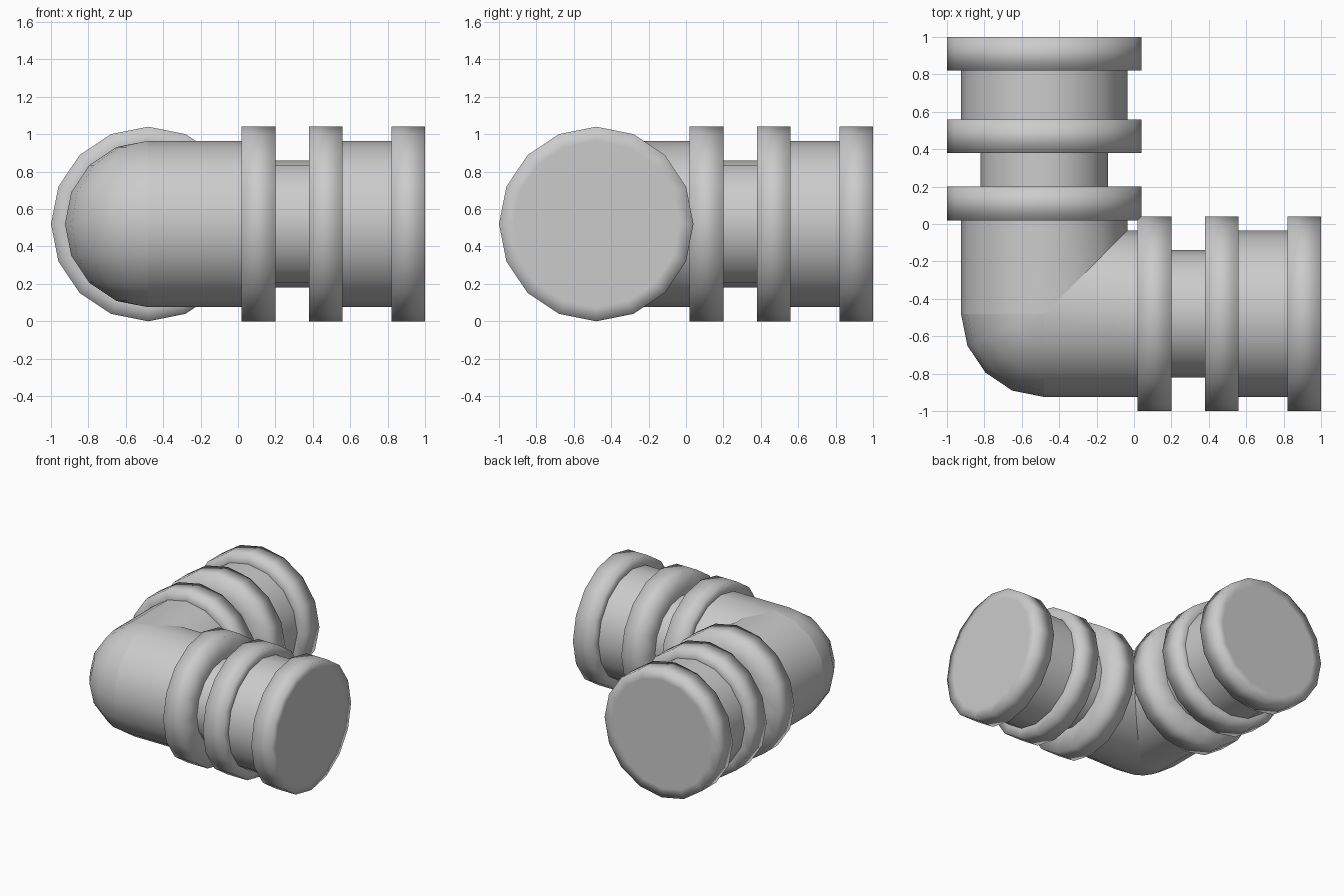
import bpy, bmesh
from math import sin, cos, pi
from mathutils import Vector

if "Cube" in bpy.data.objects:
    bpy.data.objects.remove(bpy.data.objects["Cube"])

N = 16                      # sides of every round section
C, Z = -0.48, 0.52          # bend centre (x = y = C) and axis height
R_PIPE, R_FLANGE, R_NECK = 0.445, 0.52, 0.34


def place(along, r, a, axis):
    """Point at angle a around the arm running along x or y."""
    side, up = C + r * cos(a), Z + r * sin(a)
    return Vector((along, side, up) if axis == 'x' else (side, along, up))


def finish(name, bm):
    bmesh.ops.remove_doubles(bm, verts=bm.verts, dist=1e-5)
    for f in bm.faces:
        f.smooth = True
    me = bpy.data.meshes.new(name)
    bm.to_mesh(me)
    bm.free()
    ob = bpy.data.objects.new(name, me)
    bpy.context.collection.objects.link(ob)
    return ob


def lathe(name, axis, profile, cap=False):
    """Revolve (position, radius) pairs; position None follows the mitre."""
    bm = bmesh.new()
    rings = []
    for t, r in profile:
        ring = []
        for i in range(N):
            a = 2 * pi * i / N
            s = C + max(0, r * cos(a)) if t is None else t
            ring.append(bm.verts.new(place(s, r, a, axis)))
        rings.append(ring)
    flip = axis == 'y'
    for p, q in zip(rings, rings[1:]):
        for i in range(N):
            j = (i + 1) % N
            f = [p[i], p[j], q[j], q[i]]
            bm.faces.new(f[::-1] if flip else f)
    if cap:
        bm.faces.new(rings[-1][::-1] if flip else rings[-1])
    # make sure each face points away from the arm axis / outwards
    return finish(name, bm)


for ax in 'xy':
    # pipe from the mitred bend, narrow neck, and outer pipe
    lathe(f"bend_pipe_{ax}", ax, [(None, R_PIPE), (0.02, R_PIPE)])
    lathe(f"neck_{ax}", ax, [(0.20, R_NECK), (0.38, R_NECK)])
    lathe(f"outer_pipe_{ax}", ax, [(0.56, R_PIPE), (0.82, R_PIPE)])
    # raised flanges, the last one closed by the end disc
    for name, a, b, r0, r1 in (("inner_flange", 0.02, 0.20, R_PIPE, R_NECK),
                               ("middle_flange", 0.38, 0.56, R_NECK, R_PIPE),
                               ("end_flange", 0.82, 1.00, R_PIPE, R_PIPE)):
        lathe(f"{name}_{ax}", ax,
              [(a, r0), (a, R_FLANGE), (b, R_FLANGE), (b, r1)],
              cap=name == "end_flange")

# rounded outer corner: quarter turn of a half circle about the vertical axis
bm = bmesh.new()
K = N // 4
grid = [[bm.verts.new((C + R_PIPE * cos(p) * cos(t), C + R_PIPE * cos(p) * sin(t),
                       Z + R_PIPE * sin(p)))
         for p in [pi * (i / (N // 2) - 0.5) for i in range(N // 2 + 1)]]
        for t in [pi + pi / 2 * k / K for k in range(K + 1)]]
for u, v in zip(grid, grid[1:]):
    for i in range(N // 2):
        bm.faces.new((u[i], v[i], v[i + 1], u[i + 1]))
finish("bend_corner", bm)
